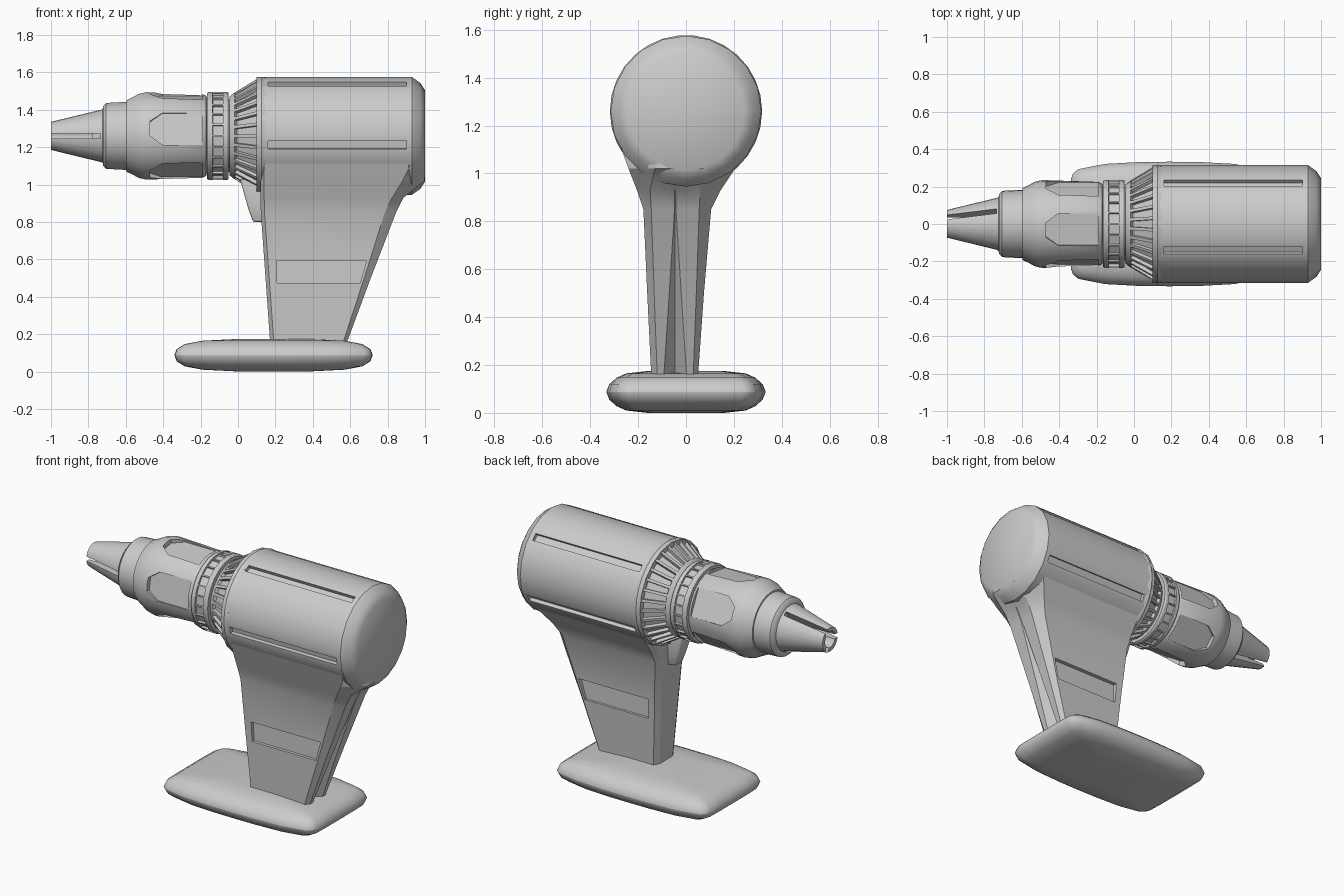
import bpy, bmesh
from math import sin, cos, pi, radians

if "Cube" in bpy.data.objects:
    bpy.data.objects.remove(bpy.data.objects["Cube"])

AXIS_Z = 1.26


def make(name, verts, faces, smooth=None):
    me = bpy.data.meshes.new(name)
    me.from_pydata(verts, [], faces)
    bm = bmesh.new()
    bm.from_mesh(me)
    bmesh.ops.recalc_face_normals(bm, faces=bm.faces)
    bm.to_mesh(me)
    bm.free()
    ob = bpy.data.objects.new(name, me)
    bpy.context.collection.objects.link(ob)
    return ob


def loft(name, rings):
    n = len(rings[0])
    verts = [p for r in rings for p in r]
    faces = [(k * n + i, k * n + (i + 1) % n, (k + 1) * n + (i + 1) % n, (k + 1) * n + i)
             for k in range(len(rings) - 1) for i in range(n)]
    last = (len(rings) - 1) * n
    faces += [tuple(range(n))[::-1], tuple(range(last, last + n))]
    return make(name, verts, faces)


def turned(name, profile, n):
    """Revolve (x, radius) pairs around the tool axis."""
    return loft(name, [[(x, r * cos(2 * pi * i / n), AXIS_Z + r * sin(2 * pi * i / n))
                        for i in range(n)] for x, r in profile])


def radial_cutters(name, outline, angles, r0, r1):
    """Prisms of an (x, tangent) outline pointing outwards at each angle."""
    verts, faces, n = [], [], len(outline)
    for deg in angles:
        c, s, b = cos(radians(deg)), sin(radians(deg)), len(verts)
        for r in (r0, r1):
            verts += [(x, c * r - s * t, AXIS_Z + s * r + c * t) for x, t in outline]
        faces += [tuple(range(b, b + n)), tuple(range(b + n, b + 2 * n))]
        faces += [(b + i, b + (i + 1) % n, b + n + (i + 1) % n, b + n + i) for i in range(n)]
    return make(name, verts, faces)


def activate(ob):
    bpy.ops.object.select_all(action='DESELECT')
    ob.select_set(True)
    bpy.context.view_layer.objects.active = ob


def cut(ob, cutter):
    cutter.hide_render = True
    m = ob.modifiers.new("cut", 'BOOLEAN')
    m.operation, m.solver, m.object = 'DIFFERENCE', 'EXACT', cutter
    activate(ob)
    bpy.ops.object.modifier_apply(modifier=m.name)
    bpy.data.objects.remove(cutter)


def bevel(ob, width, segments=2):
    m = ob.modifiers.new("bevel", 'BEVEL')
    m.width, m.segments = width, segments
    m.limit_method, m.angle_limit = 'ANGLE', radians(35)
    activate(ob)
    bpy.ops.object.modifier_apply(modifier=m.name)


def smooth(ob, deg=40):
    activate(ob)
    bpy.ops.object.shade_smooth_by_angle(angle=radians(deg))


def groove(ob, x0, x1, thickness, depth):
    """Sink every outer face whose centre lies between x0 and x1."""
    bm = bmesh.new()
    bm.from_mesh(ob.data)
    sel = [f for f in bm.faces if x0 < f.calc_center_median().x < x1 and len(f.verts) == 4]
    bmesh.ops.inset_individual(bm, faces=sel, thickness=thickness, depth=0)
    bmesh.ops.inset_individual(bm, faces=sel, thickness=0.002, depth=-depth)
    bm.to_mesh(ob.data)
    bm.free()


# Motor housing with long slots
body = turned("motor_housing", [(0.10, 0.315), (0.93, 0.315), (0.975, 0.283), (1.0, 0.245)], 20)
slot = [(0.16, -0.022), (0.90, -0.022), (0.90, 0.022), (0.16, 0.022)]
cut(body, radial_cutters("slot_cutter", slot, (45, 117, 189, 333), 0.288, 0.4))
smooth(body, 35)

# Ribbed collar
collar = turned("ribbed_collar", [(-0.045, 0.19), (-0.045, 0.212), (-0.025, 0.228),
                                  (0.108, 0.31), (0.125, 0.318), (0.15, 0.312)], 30)
groove(collar, 0.0, 0.09, 0.012, 0.02)
smooth(collar, 30)

# Grip ring with notches
ring = turned("grip_ring", [(-0.165, 0.20), (-0.165, 0.23), (-0.155, 0.236), (-0.14, 0.236),
                            (-0.075, 0.236), (-0.06, 0.236), (-0.05, 0.23), (-0.05, 0.20)], 24)
groove(ring, -0.12, -0.09, 0.006, 0.012)
smooth(ring, 30)

# Chuck sleeve with five sunken panels
chuck = turned("chuck_sleeve", [(-0.595, 0.16), (-0.595, 0.193), (-0.565, 0.207), (-0.53, 0.226),
                                (-0.49, 0.235), (-0.40, 0.232), (-0.19, 0.225), (-0.17, 0.215),
                                (-0.165, 0.195), (0.0, 0.195)], 30)
panel = [(-0.47, -0.04), (-0.405, -0.086), (-0.19, -0.086),
         (-0.19, 0.086), (-0.405, 0.086), (-0.47, 0.04)]
angles = [98 + 72 * i for i in range(5)]
cut(chuck, radial_cutters("panel_cutter", panel, angles, 0.204, 0.3))
smooth(chuck, 30)

# Chuck nose
nose = turned("chuck_nose", [(-0.725, 0.13), (-0.722, 0.16), (-0.705, 0.177),
                             (-0.60, 0.183), (-0.58, 0.183)], 30)
smooth(nose, 40)

# Three jaws: hollow cone split by slots
jaws = turned("chuck_jaws", [(-1.0, 0.075), (-0.70, 0.148)], 24)
cut(jaws, turned("bore_cutter", [(-1.1, 0.05), (-0.78, 0.05)], 18))
gap = [(-1.1, -0.014), (-0.735, -0.014), (-0.735, 0.014), (-1.1, 0.014)]
for a in (60, 180, 300):
    cut(jaws, radial_cutters("gap_cutter", gap, [a], 0.02, 0.3))
smooth(jaws, 30)


# Handle: z, front x, side end x, back x, side y, other side y, back half width, groove half width, depth
def handle_section(z, x0, xs, xb, y0, y1, w, g, d):
    c = -0.045 if z < 0.98 else -0.03
    return [(x0, y0 + 0.035, z), (x0, y1 - 0.035, z), (x0 + 0.02, y1, z), (xs, y1, z),
            (xb, c + w, z), (xb, c + g, z), (xb - d, c, z), (xb, c - g, z), (xb, c - w, z),
            (xs, y0, z), (x0 + 0.02, y0, z)]


handle = loft("handle", [handle_section(*s) for s in (
    (0.15, 0.172, 0.56, 0.58, -0.145, 0.05, 0.075, 0.048, 0.05),
    (0.50, 0.147, 0.675, 0.71, -0.162, 0.075, 0.088, 0.025, 0.045),
    (0.85, 0.122, 0.785, 0.845, -0.178, 0.105, 0.10, 0.003, 0.01),
    (0.93, 0.12, 0.825, 0.885, -0.205, 0.145, 0.105, 0.002, 0.0),
    (1.02, 0.12, 0.88, 0.998, -0.24, 0.205, 0.10, 0.002, 0.0),
    (1.08, 0.12, 0.91, 0.998, -0.262, 0.235, 0.055, 0.002, 0.0),
    (1.16, 0.13, 0.92, 0.985, -0.292, 0.22, 0.02, 0.002, 0.0))])
recess = [(0.21, 0.47), (0.652, 0.47), (0.688, 0.595), (0.207, 0.595)]
for y0, y1 in ((-0.4, -0.142), (0.058, 0.4)):
    cut(handle, loft("recess_cutter", [[(x, y, z) for x, z in recess] for y in (y0, y1)]))
smooth(handle, 25)

# Trigger
trigger = loft("trigger", [[(x, -0.045 - w, z), (x, -0.045 + w, z),
                            (0.17, -0.045 + w + 0.015, z), (0.17, -0.045 - w - 0.015, z)]
                           for z, x, w in ((0.80, 0.08, 0.035), (0.87, 0.055, 0.042),
                                           (1.03, 0.01, 0.055))])
bevel(trigger, 0.01)
smooth(trigger, 40)

# Base: soft slab with slightly bulging sides
quarter = [(1, 0.0), (1, 0.4), (0.995, 0.72), (0.975, 0.81), (0.92, 0.88), (0.65, 0.965), (0.3, 0.995)]
outline = quarter + [(0, 1)] + [(-x, y) for x, y in quarter[::-1]]
outline += [(x, -y) for x, y in outline[1:-1]][::-1]
half = [(0.087, 0.53, 0.333), (0.055, 0.518, 0.32), (0.028, 0.475, 0.29),
        (0.01, 0.38, 0.25), (0.0, 0.18, 0.16)]
levels = [(0.0875 - d, a, b) for d, a, b in ((0.0875 - z, a, b) for z, a, b in half[::-1])]
levels += [(0.175 - z, a, b) for z, a, b in half]
base = loft("base", [[(0.19 + x * a, y * b, z) for x, y in outline] for z, a, b in levels])
smooth(base, 50)
